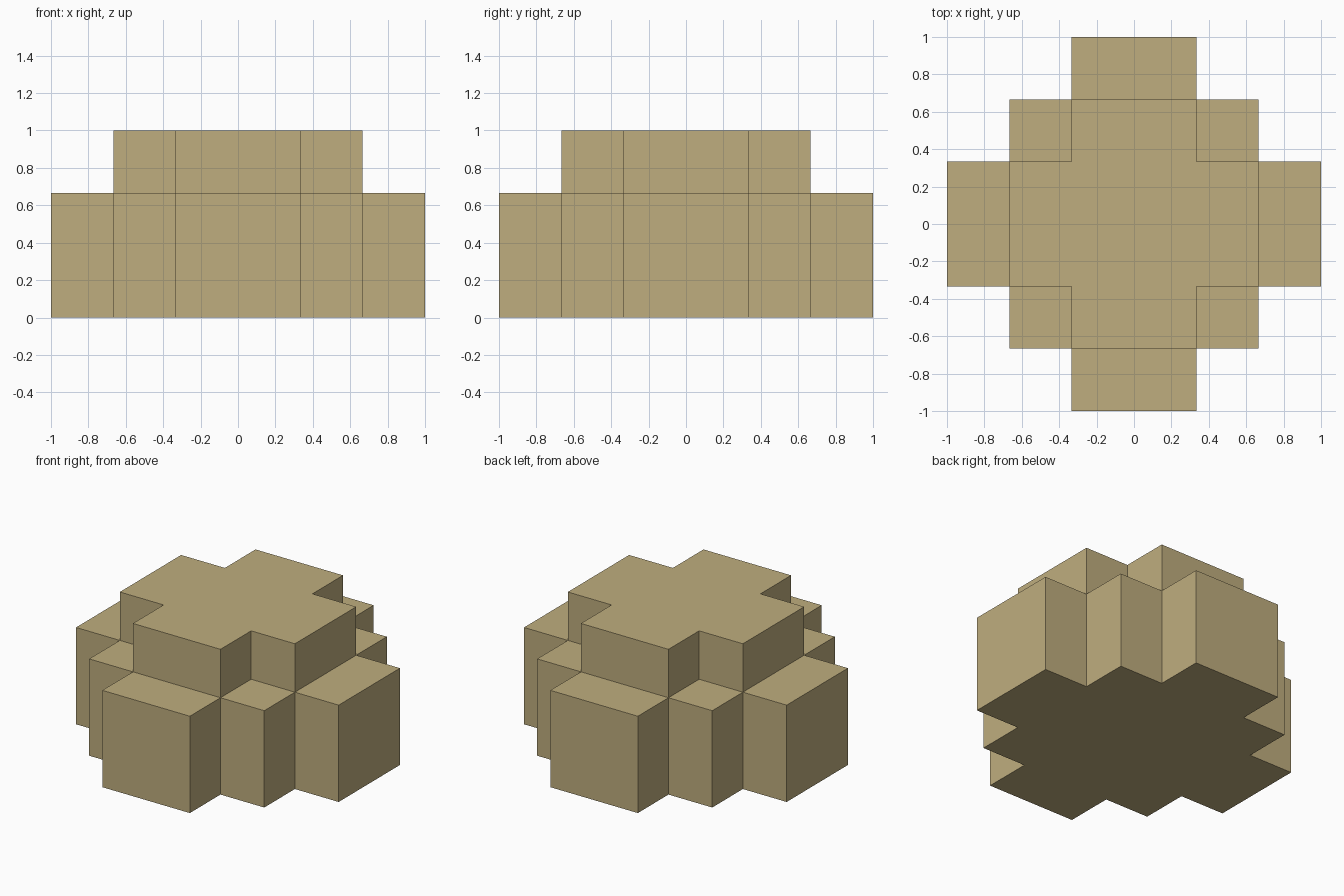
import bpy
import bmesh

if "Cube" in bpy.data.objects:
    bpy.data.objects.remove(bpy.data.objects["Cube"])

UNIT = 1 / 3  # block size


def turn(points, times):
    """Rotate 2D points by quarter turns about the centre."""
    for _ in range(times):
        points = [(-y, x) for x, y in points]
    return points


def full_outline(quarter):
    return [p for t in range(4) for p in turn(quarter, t)]


def add_face(bm, points):
    bm.faces.new([bm.verts.new([c * UNIT for c in p]) for p in points])


def flat(bm, outline, z):
    add_face(bm, [(x, y, z) for x, y in outline])


def walls(bm, outline, z0, z1):
    for (ax, ay), (bx, by) in zip(outline, outline[1:] + outline[:1]):
        add_face(bm, [(ax, ay, z0), (bx, by, z0), (bx, by, z1), (ax, ay, z1)])


base = full_outline([(3, -1), (3, 1), (2, 1), (2, 2), (1, 2)])
cap = full_outline([(2, -1), (2, 1), (1, 1)])

bm = bmesh.new()

# Lower tier: underside and stepped walls
flat(bm, base[::-1], 0)
walls(bm, base, 0, 2)

# Ledges around the upper tier: four arms and four corners
for t in range(4):
    flat(bm, turn([(2, -1), (3, -1), (3, 1), (2, 1)], t), 2)
    flat(bm, turn([(1, 1), (2, 1), (2, 2), (1, 2)], t), 2)

# Upper tier: cross-shaped walls and top
walls(bm, cap, 2, 3)
flat(bm, cap, 3)

bmesh.ops.remove_doubles(bm, verts=bm.verts[:], dist=1e-4)
bmesh.ops.recalc_face_normals(bm, faces=bm.faces[:])

mesh = bpy.data.meshes.new("stepped_block")
bm.to_mesh(mesh)
bm.free()

# Sandy colour
sand = bpy.data.materials.new("sand")
sand.diffuse_color = (0.52, 0.42, 0.21, 1)
sand.use_nodes = True
sand.node_tree.nodes["Principled BSDF"].inputs["Base Color"].default_value = sand.diffuse_color
mesh.materials.append(sand)

bpy.context.collection.objects.link(bpy.data.objects.new("stepped_block", mesh))
